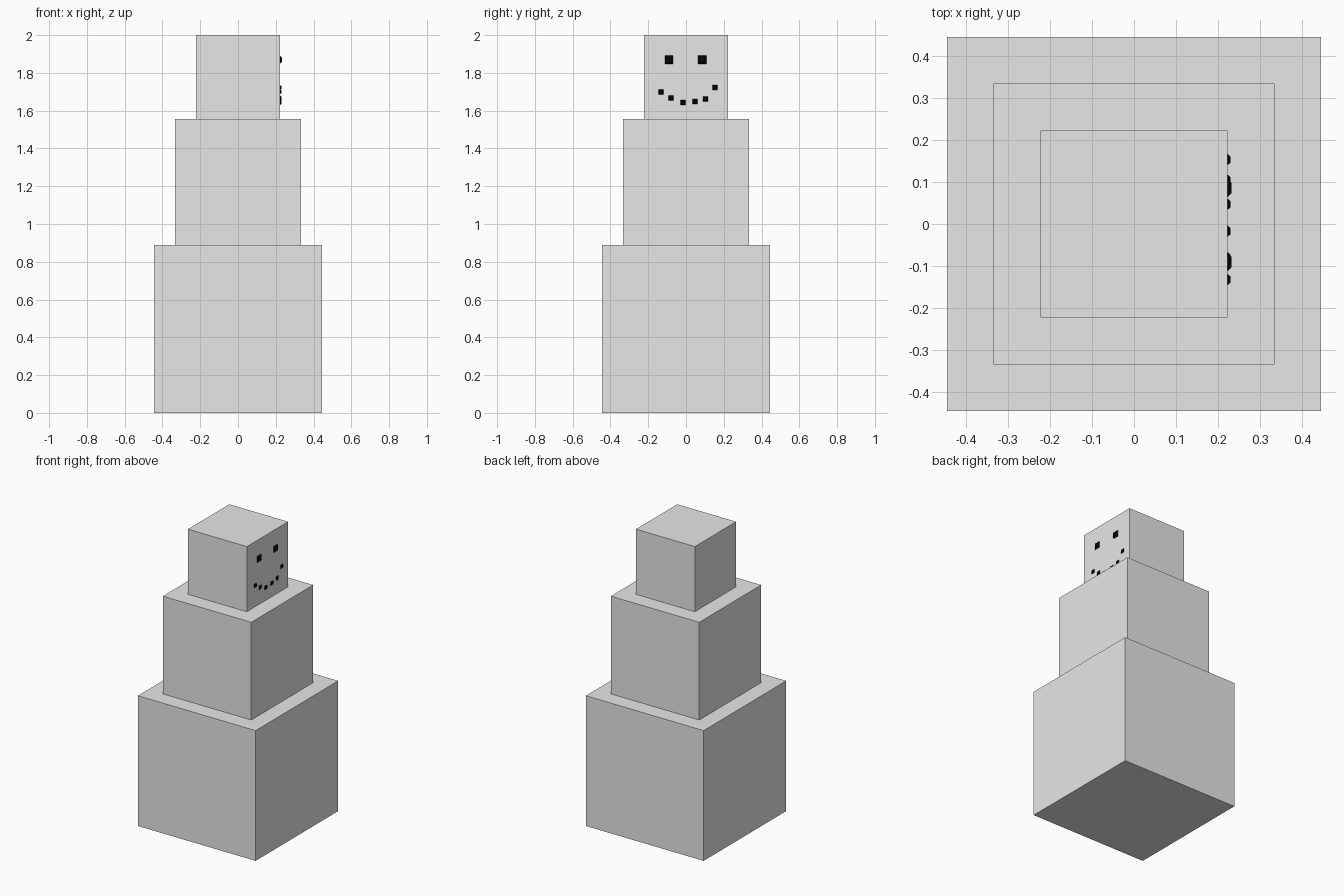
import bpy, bmesh

if "Cube" in bpy.data.objects:
    bpy.data.objects.remove(bpy.data.objects["Cube"])


def material(name, rgb):
    m = bpy.data.materials.new(name)
    m.diffuse_color = (*rgb, 1)
    m.use_nodes = True
    m.node_tree.nodes["Principled BSDF"].inputs["Base Color"].default_value = m.diffuse_color
    return m


grey = material("light_grey", (0.8, 0.8, 0.8))
black = material("black", (0.003, 0.003, 0.003))


def finish(name, bm, mat):
    bmesh.ops.recalc_face_normals(bm, faces=bm.faces)
    mesh = bpy.data.meshes.new(name)
    bm.to_mesh(mesh)
    bm.free()
    mesh.materials.append(mat)
    obj = bpy.data.objects.new(name, mesh)
    bpy.context.collection.objects.link(obj)
    return obj


def cube(name, size, base):
    bm = bmesh.new()
    bmesh.ops.create_cube(bm, size=size)
    bmesh.ops.translate(bm, verts=bm.verts, vec=(0, 0, base + size / 2))
    finish(name, bm, grey)


def stud(name, y, z, size, depth):
    """Square stud with a chamfered front, seated on the +x face of the head."""
    bm = bmesh.new()
    bmesh.ops.create_cube(bm, size=1)
    for v in bm.verts:
        outer = v.co.x > 0
        k = size * (0.5 if outer else 1)
        v.co = (HEAD_X + (depth if outer else -0.002), y + v.co.y * k, z + v.co.z * k)
    finish(name, bm, black)


# Stacked body cubes
HEAD_X = 2 / 9
cube("lower_body", 8 / 9, 0)
cube("middle_body", 6 / 9, 8 / 9)
cube("head", 4 / 9, 14 / 9)

# Eyes
for side, y in (("left", -0.09), ("right", 0.086)):
    stud(f"{side}_eye", y, 1.87, 0.048, 0.010)

# Smile
smile = [(-0.132, 1.70), (-0.08, 1.667), (-0.017, 1.643),
         (0.047, 1.648), (0.104, 1.661), (0.153, 1.722)]
for i, (y, z) in enumerate(smile):
    stud(f"mouth_stud_{i + 1}", y, z, 0.03, 0.007)
